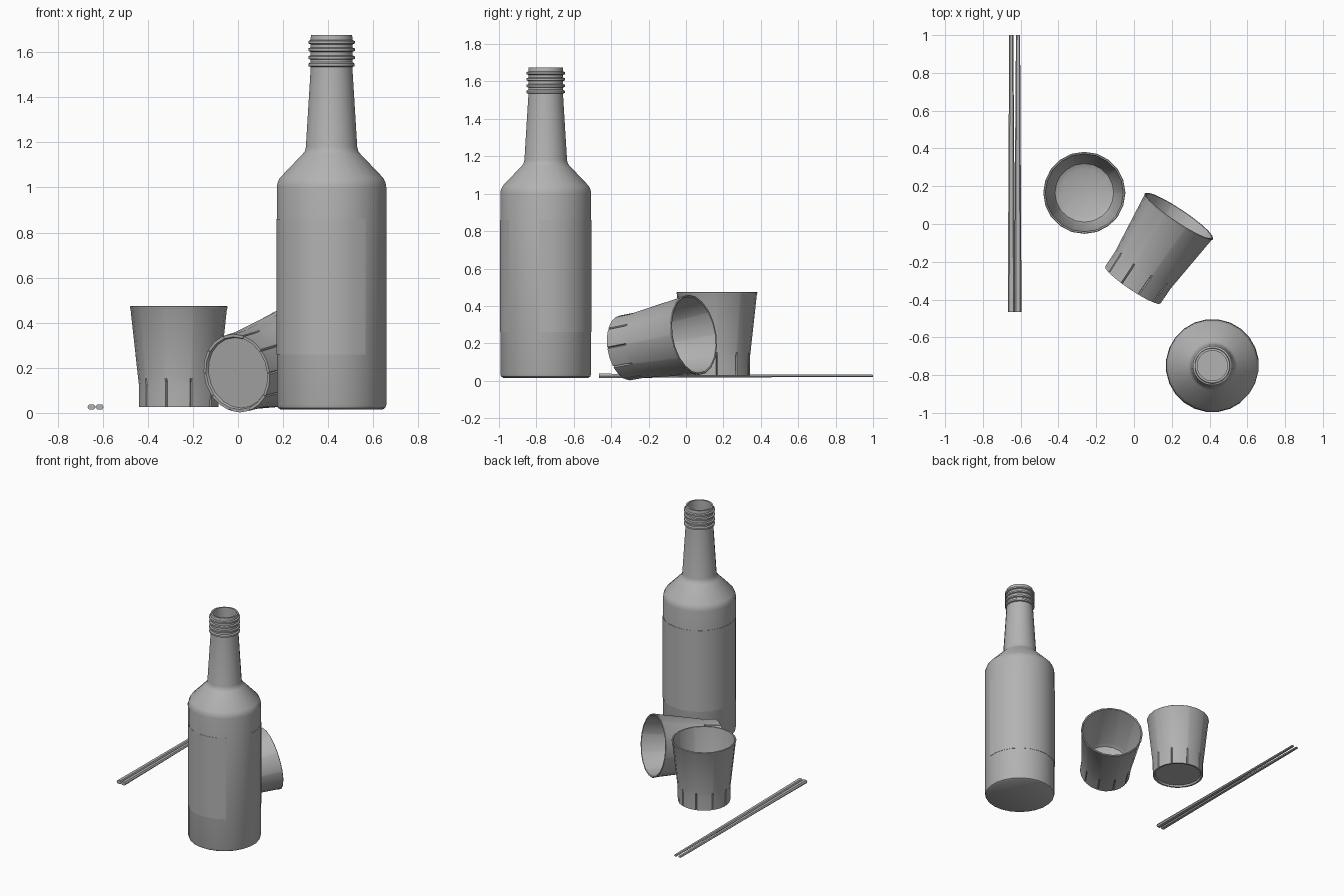
import bpy, bmesh
from math import sin, cos, radians
from mathutils import Vector

cube = bpy.data.objects.get("Cube")
if cube:
    bpy.data.objects.remove(cube, do_unlink=True)

grey = bpy.data.materials.new("plain_grey")
grey.use_nodes = True
COLOUR = (0.45, 0.45, 0.45, 1)
grey.diffuse_color = COLOUR
grey.node_tree.nodes["Principled BSDF"].inputs["Base Color"].default_value = COLOUR


def finish(name, bm, smooth=None):
    bmesh.ops.recalc_face_normals(bm, faces=bm.faces)
    mesh = bpy.data.meshes.new(name)
    bm.to_mesh(mesh)
    bm.free()
    mesh.materials.append(grey)
    obj = bpy.data.objects.new(name, mesh)
    bpy.context.collection.objects.link(obj)
    if smooth:
        bpy.ops.object.select_all(action='DESELECT')
        bpy.context.view_layer.objects.active = obj
        obj.select_set(True)
        bpy.ops.object.shade_smooth_by_angle(angle=radians(smooth))
    return obj


def lathe(bm, profile, angles, closed=True, dent=None):
    """Spin (radius, height) points; a zero radius makes a pole."""
    rings = []
    for i, (r, z) in enumerate(profile):
        if r == 0:
            rings.append([bm.verts.new((0, 0, z))] * len(angles))
            continue
        ring = []
        for a in angles:
            rr = r - (dent(i, a) if dent else 0)
            ring.append(bm.verts.new((rr * cos(radians(a)), rr * sin(radians(a)), z)))
        rings.append(ring)
    n = len(angles)
    for low, high in zip(rings, rings[1:]):
        for k in range(n if closed else n - 1):
            j = (k + 1) % n
            corners = [low[k], low[j], high[j], high[k]]
            bm.faces.new(list(dict.fromkeys(corners)))


# Bottle: outer wall, screw-thread ridges, then the inside of the glass
SIDES = [7.5 + 15 * k for k in range(24)]
outer = [(0, 0.015), (0.228, 0.015), (0.24, 0.022), (0.245, 0.036), (0.245, 1.0),
         (0.242, 1.02), (0.232, 1.042), (0.13, 1.148), (0.12, 1.16), (0.115, 1.18),
         (0.093, 1.535), (0.103, 1.538), (0.103, 1.55), (0.094, 1.556)]
threads = []
for z in (1.575, 1.61, 1.643):
    threads += [(0.094, z - 0.008), (0.104, z - 0.004), (0.104, z + 0.007), (0.094, z + 0.011)]
inner = [(0.092, 1.676), (0.08, 1.676), (0.08, 1.54), (0.1, 1.18), (0.225, 1.03),
         (0.23, 0.05), (0, 0.05)]
bm = bmesh.new()
lathe(bm, outer + threads + inner, SIDES)
bottle = finish("bottle", bm, 35)

# Thin label wrapped round most of the body
bm = bmesh.new()
lathe(bm, [(0.245, 0.26), (0.247, 0.26), (0.247, 0.86), (0.245, 0.86)],
      [-7.5 + 15 * k for k in range(22)], closed=False)
label = finish("bottle_label", bm, 35)
for part in (bottle, label):
    part.location = (0.415, -0.75, 0)


# Cups: straight grooved foot, flared wall, recessed underside
def groove(i, angle):
    return 0.009 if i in (3, 4) and angle % 36 == 0 else 0


CUP = [(0, 0.012), (0.158, 0.012), (0.163, 0), (0.176, 0), (0.177, 0.1), (0.18, 0.125),
       (0.214, 0.435), (0.217, 0.44), (0.217, 0.444), (0.213, 0.447), (0.206, 0.445),
       (0.168, 0.12), (0.155, 0.09), (0.125, 0.075), (0, 0.075)]
CUP_ANGLES = [36 * k + a for k in range(10) for a in (0, 1.5, 18, 34.5)]


def cup(name, base, axis):
    bm = bmesh.new()
    lathe(bm, CUP, CUP_ANGLES, dent=groove)
    obj = finish(name, bm, 30)
    obj.rotation_euler = Vector(axis).to_track_quat('Z', 'Y').to_euler()
    obj.location = base


cup("standing_cup", (-0.263, 0.165, 0.027), (0, 0, 1))
cup("lying_cup", (-0.006, -0.323, 0.176), (0.246, 0.368, 0.07))


# Chopsticks: tapered six-sided sticks, (y, centre x, half width, half height)
def chopstick(name, stations):
    bm = bmesh.new()
    rings = []
    for y, x, w, h in stations:
        z = 0.026
        section = [(-w, 0), (-w * 0.6, h), (w * 0.6, h), (w, 0), (w * 0.6, -h), (-w * 0.6, -h)]
        rings.append([bm.verts.new((x + dx, y, z + dz)) for dx, dz in section])
    for a, b in zip(rings, rings[1:]):
        for k in range(6):
            j = (k + 1) % 6
            bm.faces.new((a[k], a[j], b[j], b[k]))
    bm.faces.new(rings[0])
    bm.faces.new(rings[-1])
    finish(name, bm)


for side, name in ((-1, "chopstick_right"), (1, "chopstick_left")):
    chopstick(name, [(-0.465, -0.632 + side * 0.018, 0.018, 0.012),
                     (-0.36, -0.632 + side * 0.018, 0.018, 0.011),
                     (0.2, -0.632 + side * 0.017, 0.016, 0.008),
                     (1.0, -0.632 + side * 0.018, 0.011, 0.006)])
